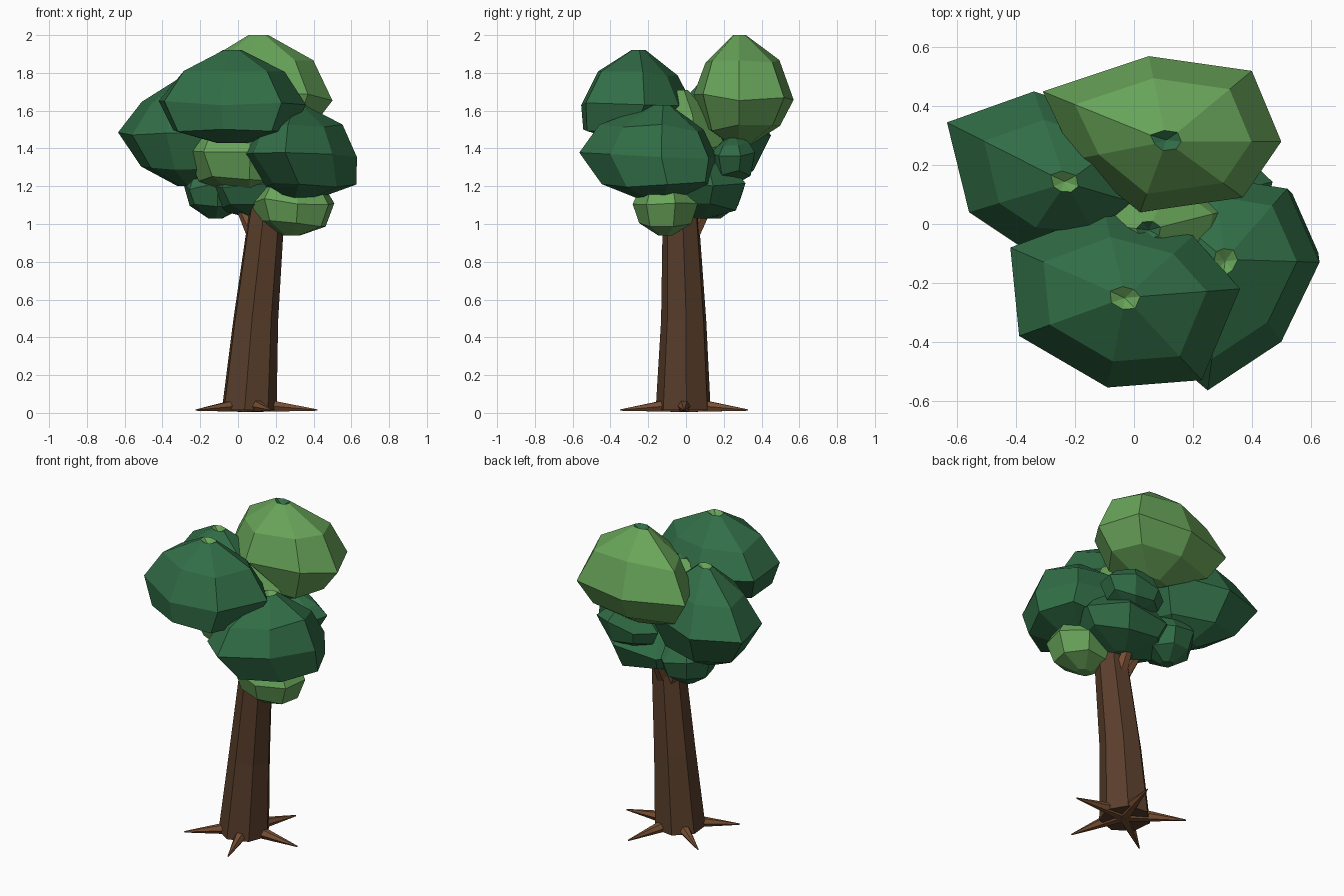
import bpy, bmesh, math, random
from mathutils import Vector

if "Cube" in bpy.data.objects:
    bpy.data.objects.remove(bpy.data.objects["Cube"])

random.seed(4)


def mat(name, c):
    m = bpy.data.materials.new(name)
    m.diffuse_color = (*c, 1)
    m.use_nodes = True
    m.node_tree.nodes["Principled BSDF"].inputs["Base Color"].default_value = m.diffuse_color
    return m


DARK = mat("dark_leaf", (0.031, 0.155, 0.062))
LIGHT = mat("light_leaf", (0.138, 0.37, 0.1))
BARK = mat("bark", (0.1, 0.048, 0.024))
ROOT = mat("root_bark", (0.19, 0.08, 0.034))


def loft(name, rings, mats, dent=None):
    """Skin a stack of equal-sided rings; dent gives a sunken top cap."""
    bm = bmesh.new()
    loops = [[bm.verts.new(p) for p in r] for r in rings]
    n = len(loops[0])
    for a, b in zip(loops, loops[1:]):
        for i in range(n):
            bm.faces.new((a[i], a[(i + 1) % n], b[(i + 1) % n], b[i]))
    bm.faces.new(loops[0])
    top = bm.faces.new(loops[-1])
    if dent:
        for f in bmesh.ops.poke(bm, faces=[top])["faces"]:
            f.material_index = 1
        bm.verts.ensure_lookup_table()
        bm.verts[-1].co.z -= dent
    bmesh.ops.recalc_face_normals(bm, faces=bm.faces)
    me = bpy.data.meshes.new(name)
    bm.to_mesh(me)
    bm.free()
    for m in mats:
        me.materials.append(m)
    ob = bpy.data.objects.new(name, me)
    bpy.context.collection.objects.link(ob)
    return ob


def clump(name, centre, zs, outline, light=False, low=0.8, high=0.71, shift=(0, 0)):
    """Faceted leaf clump: widest outline scaled up and down around its centre."""
    c = Vector(centre)
    bot, mid, top = zs
    levels = [(bot, 0.22), (mid + (bot - mid) * 0.64, low), (mid, 1.0),
              (mid + (top - mid) * 0.55, high), (top, 0.13)]
    rings = []
    for k, (z, s) in enumerate(levels):
        ring = []
        for p in outline:
            q = c + (Vector(p) - c) * s
            if k == 1:
                q += Vector(shift)
            dz = random.uniform(-0.02, 0.02) if k in (1, 2, 3) else 0
            ring.append((q.x, q.y, z + dz))
        rings.append(ring)
    cols = [LIGHT, DARK] if light else [DARK, LIGHT]
    return loft(name, rings, cols, dent=0.03)


def oval(cx, cy, rx, ry, n=7, turn=0.3):
    pts = []
    for i in range(n):
        a = turn + math.tau * i / n
        r = random.uniform(0.93, 1.06)
        pts.append((cx + rx * r * math.cos(a), cy + ry * r * math.sin(a)))
    return pts


# Large crown clumps
clump("front_clump", (-0.03, -0.25), (1.43, 1.64, 1.92),
      [(-0.42, -0.08), (-0.39, -0.38), (-0.09, -0.555), (0.23, -0.53),
       (0.36, -0.22), (0.2, -0.04), (-0.1, 0.04)], shift=(0, -0.05))
clump("top_back_clump", (0.11, 0.28), (1.42, 1.67, 2.0),
      [(-0.31, 0.45), (0.05, 0.57), (0.40, 0.52), (0.5, 0.28),
       (0.37, 0.09), (0.02, 0.04), (-0.2, 0.22)], light=True, high=0.74, low=0.75)
clump("left_clump", (-0.23, 0.14), (1.2, 1.48, 1.79),
      [(-0.635, 0.345), (-0.56, 0.04), (-0.38, -0.08), (-0.1, -0.1),
       (0.08, 0.05), (0.03, 0.33), (-0.34, 0.45)], low=0.7, high=0.69)
clump("right_clump", (0.31, -0.12), (1.12, 1.36, 1.63),
      [(0.63, -0.13), (0.52, 0.12), (0.27, 0.16), (0.07, 0.08),
       (0.02, -0.15), (0.08, -0.42), (0.25, -0.565), (0.5, -0.4)],
      shift=(0.06, 0.03), high=0.76)

# Smaller filler clumps
clump("inner_clump", (0.05, -0.02), (1.15, 1.4, 1.71), oval(0.04, -0.02, 0.32, 0.25), True)
clump("low_right_clump", (0.28, -0.11), (0.94, 1.12, 1.27), oval(0.30, -0.11, 0.22, 0.18), True)
clump("low_left_clump", (-0.12, 0.15), (1.03, 1.2, 1.34), oval(-0.12, 0.15, 0.18, 0.17))
clump("low_back_clump", (0.13, 0.06), (1.03, 1.2, 1.4), oval(0.17, 0.07, 0.33, 0.26))
clump("small_back_clump", (0.2, 0.25), (1.22, 1.36, 1.47), oval(0.22, 0.25, 0.21, 0.13))

# Leaning seven-sided trunk
trunk = [(0.015, 0.055, -0.012, 0.15), (0.49, 0.09, -0.01, 0.123),
         (1.0, 0.143, -0.025, 0.1), (1.2, 0.16, -0.02, 0.08)]
loft("trunk", [[(x + r * math.cos(math.tau * (i + 0.1) / 7),
                 y + r * math.sin(math.tau * (i + 0.1) / 7), z) for i in range(7)]
               for z, x, y, r in trunk], [BARK])


def spike(name, a, b, r1, r2):
    a, b = Vector(a), Vector(b)
    q = (b - a).to_track_quat("Z", "Y")
    circle = [(math.cos(math.tau * i / 6), math.sin(math.tau * i / 6)) for i in range(6)]
    loft(name, [[p + q @ Vector((r * u, r * v, 0)) for u, v in circle]
                for p, r in ((a, r1), (b, r2))], [ROOT])


# Five pointed roots
for i in range(5):
    t = math.tau * i / 5
    spike(f"root_{i + 1}", (0.065, -0.01, 0.046),
          (0.065 + 0.355 * math.cos(t), -0.01 + 0.355 * math.sin(t), 0.015), 0.048, 0.004)

# Short branches running up into the leaves
for i, (x, y, z) in enumerate([(0.0, 0.06, 1.12), (0.13, 0.14, 1.14), (0.32, -0.1, 1.2)]):
    spike(f"branch_{i + 1}", (0.13, -0.01, 0.86), (x, y, z), 0.05, 0.025)
